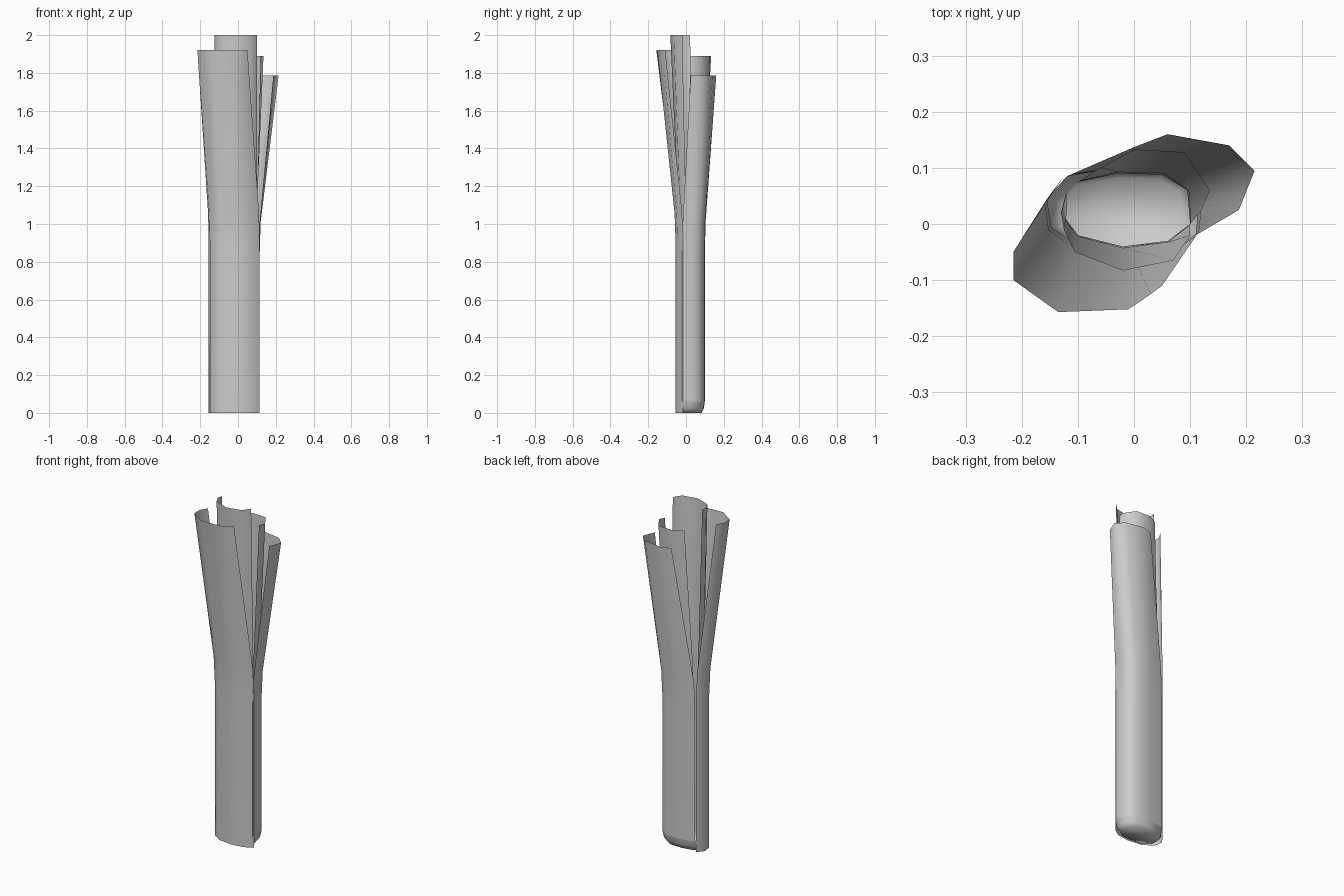
import bpy, bmesh

cube = bpy.data.objects.get("Cube")
if cube:
    bpy.data.objects.remove(cube, do_unlink=True)

grey = bpy.data.materials.new("plain grey")
grey.use_nodes = True
GREY = (0.6, 0.6, 0.6, 1)
grey.diffuse_color = GREY
grey.node_tree.nodes["Principled BSDF"].inputs["Base Color"].default_value = GREY


def loft(name, rows, closed=False, cap=False):
    """Skin equal-length rows of (x, y) points, each given with its height."""
    bm = bmesh.new()
    rings = [[bm.verts.new((x, y, z)) for x, y in pts] for pts, z in rows]
    n = len(rings[0])
    for low, high in zip(rings, rings[1:]):
        for i in range(n if closed else n - 1):
            j = (i + 1) % n
            bm.faces.new((low[i], low[j], high[j], high[i]))
    if cap:
        bm.faces.new(rings[0][::-1])
    mesh = bpy.data.meshes.new(name)
    bm.to_mesh(mesh)
    bm.free()
    mesh.materials.append(grey)
    obj = bpy.data.objects.new(name, mesh)
    bpy.context.collection.objects.link(obj)
    mesh.shade_smooth()
    return obj


def mix(a, b, t):
    return [(p[0] + (q[0] - p[0]) * t, p[1] + (q[1] - p[1]) * t) for p, q in zip(a, b)]


def leaf(name, stem, tip, bottom, bend, top):
    """Straight sheath up to the bend, then flaring out to the tip."""
    rows = [(stem, bottom), (stem, bend - 0.1), (mix(stem, tip, 0.06), bend + 0.06), (tip, top)]
    loft(name, rows)


# Outer sheaths, listed counter-clockwise from above
front_stem = [(-.125, .085), (-.155, .045), (-.148, -.005), (-.09, -.045),
              (0, -.055), (.07, -.045), (.115, -.015)]
front_tip = [(-.19, -.01), (-.215, -.05), (-.215, -.1), (-.135, -.157),
             (-.01, -.152), (.03, -.125), (.05, -.11)]
leaf("outer_front_leaf", front_stem, front_tip, 0, 1, 1.92)

back_stem = [(.11, -.02), (.115, .03), (.105, .07), (.06, .098), (-.03, .1), (-.12, .085)]
back_tip = [(.187, .025), (.195, .045), (.215, .095), (.17, .14), (.06, .16), (0, .137)]
leaf("outer_back_leaf", back_stem, back_tip, .06, .95, 1.785)

# Inner sheaths
leaf("inner_back_leaf",
     [(.1, 0), (.095, .06), (.05, .088), (-.03, .09), (-.1, .075)],
     [(.12, .025), (.135, .06), (.09, .128), (0, .133), (-.06, .1)], .06, 1.05, 1.89)
leaf("inner_front_leaf",
     [(-.12, .06), (-.13, .02), (-.1, -.02), (-.02, -.04), (.06, -.03), (.1, 0)],
     [(-.12, .02), (-.125, -.01), (-.105, -.05), (-.02, -.083), (.07, -.065), (.1, -.02)],
     .06, 1.05, 2)

# Rounded closed foot
foot = front_stem[1:] + back_stem[1:]
centre = [(-.02, .01)] * len(foot)
loft("foot", [(mix(foot, centre, .2), 0), (mix(foot, centre, .06), .025), (foot, .065)],
     closed=True, cap=True)
